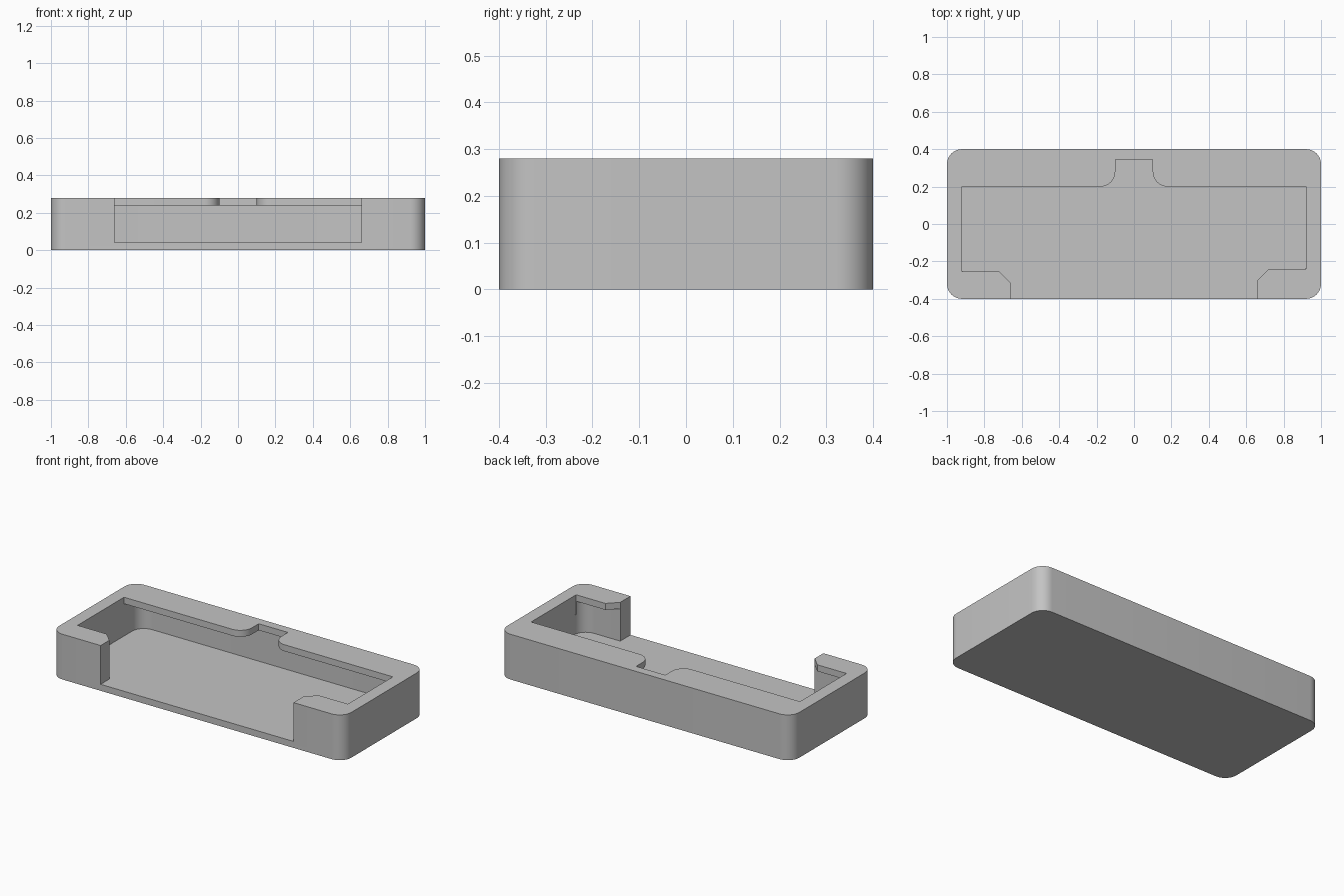
import bpy
import bmesh
import math
from mathutils import Vector

if "Cube" in bpy.data.objects:
    bpy.data.objects.remove(bpy.data.objects["Cube"], do_unlink=True)

R = 0.08            # shared corner radius
FLOOR, LIP, TOP = 0.04, 0.24, 0.28

grey = bpy.data.materials.new("plain grey")
grey.use_nodes = True
colour = (0.55, 0.55, 0.55, 1)
grey.diffuse_color = colour
grey.node_tree.nodes["Principled BSDF"].inputs["Base Color"].default_value = colour


def rounded(corners, steps=10):
    """Outline from (x, y, radius) corners, with square corners rounded."""
    outline = []
    for i, (x, y, r) in enumerate(corners):
        p = Vector((x, y))
        if not r:
            outline.append(p)
            continue
        a = (Vector(corners[i - 1][:2]) - p).normalized()
        b = (Vector(corners[(i + 1) % len(corners)][:2]) - p).normalized()
        for k in range(steps + 1):
            t = math.pi / 2 * k / steps
            outline.append(p + r * (a * (1 - math.sin(t)) + b * (1 - math.cos(t))))
    return outline


def prism(name, corners, z0, z1):
    """Extrude a rounded outline between two heights."""
    bm = bmesh.new()
    face = bm.faces.new([bm.verts.new((p.x, p.y, z0)) for p in rounded(corners)])
    top = bmesh.ops.extrude_face_region(bm, geom=[face])["geom"]
    bmesh.ops.translate(bm, vec=(0, 0, z1 - z0),
                        verts=[v for v in top if isinstance(v, bmesh.types.BMVert)])
    bmesh.ops.recalc_face_normals(bm, faces=bm.faces)
    mesh = bpy.data.meshes.new(name)
    bm.to_mesh(mesh)
    bm.free()
    mesh.materials.append(grey)
    obj = bpy.data.objects.new(name, mesh)
    bpy.context.collection.objects.link(obj)
    return obj


# Outer block
tray = prism("tray_body", [(-1, -0.4, R), (1, -0.4, R), (1, 0.4, R), (-1, 0.4, R)], 0, TOP)

# Cavity below the lip, open at the front
cavity = prism("cavity_cutter", [
    (-0.66, -0.5, 0), (0.66, -0.5, 0), (0.66, -0.3, 0), (0.92, -0.3, R),
    (0.92, 0.36, R), (-0.92, 0.36, R), (-0.92, -0.315, R), (-0.66, -0.315, 0),
], FLOOR, LIP)

# Opening through the lip, with chamfered front tabs and a rear notch
opening = prism("lip_cutter", [
    (-0.66, -0.5, 0), (0.66, -0.5, 0), (0.66, -0.3, 0), (0.72, -0.24, 0),
    (0.92, -0.24, 0), (0.92, 0.2, 0), (0.1, 0.2, R), (0.1, 0.345, 0),
    (-0.1, 0.345, 0), (-0.1, 0.2, R), (-0.92, 0.2, 0), (-0.92, -0.255, 0),
    (-0.72, -0.255, 0), (-0.66, -0.315, 0),
], LIP - 0.08, TOP + 0.1)

# Cut both pockets out of the block
bpy.context.view_layer.objects.active = tray
tray.select_set(True)
for cutter in (cavity, opening):
    cut = tray.modifiers.new(cutter.name, "BOOLEAN")
    cut.operation = "DIFFERENCE"
    cut.solver = "EXACT"
    cut.object = cutter
    bpy.ops.object.modifier_apply(modifier=cut.name)
    bpy.data.objects.remove(cutter, do_unlink=True)

bpy.ops.object.shade_smooth_by_angle(angle=math.radians(30))
